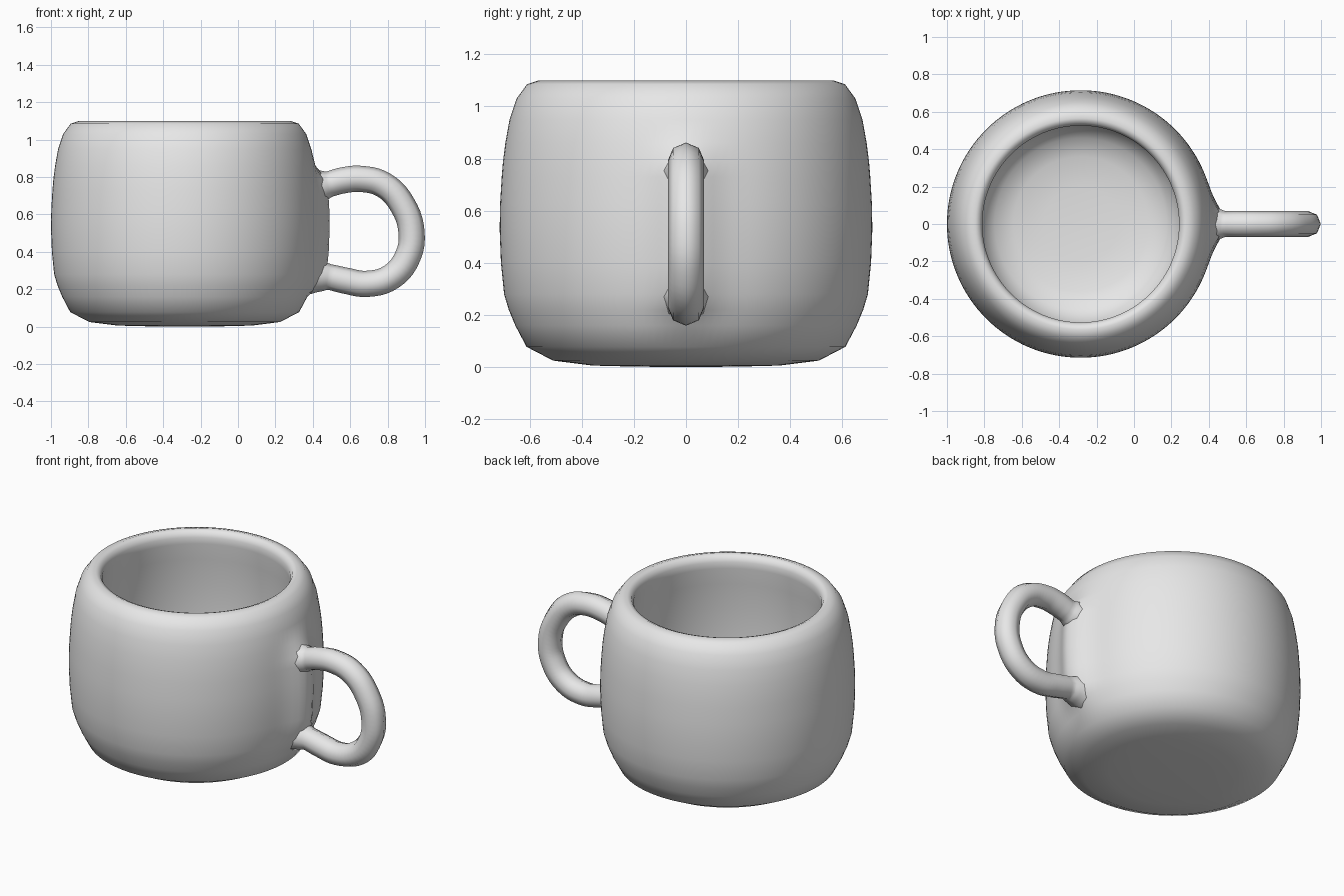
import bpy, bmesh, math
from mathutils import Vector

if "Cube" in bpy.data.objects:
    bpy.data.objects.remove(bpy.data.objects["Cube"], do_unlink=True)

CENTRE_X = -0.285

clay = bpy.data.materials.new("light_grey")
clay.use_nodes = True
clay.diffuse_color = (0.8, 0.8, 0.8, 1)
clay.node_tree.nodes["Principled BSDF"].inputs["Base Color"].default_value = (0.8, 0.8, 0.8, 1)


def ramp(a, b, v):
    t = max(0.0, min(1.0, (v - a) / (b - a)))
    return t * t * (3 - 2 * t)


# Cup: one profile (radius, height) from the underside, over the rim, to the inner floor
outer = [(0, 0), (0.2, 0.002), (0.36, 0.006), (0.51, 0.025), (0.612, 0.078), (0.655, 0.16),
         (0.68, 0.22), (0.698, 0.28), (0.71, 0.4), (0.715, 0.53), (0.713, 0.63), (0.707, 0.73),
         (0.702, 0.79), (0.693, 0.86), (0.677, 0.95), (0.65, 1.03), (0.61, 1.085), (0.565, 1.1)]
inner = [(0.54, 1.09), (0.526, 1.06), (0.527, 1.02), (0.54, 0.92), (0.555, 0.75), (0.56, 0.55),
         (0.55, 0.38), (0.52, 0.27), (0.46, 0.2), (0.36, 0.165), (0.2, 0.15), (0, 0.147)]

bm = bmesh.new()
verts = [bm.verts.new((r, 0, z)) for r, z in outer + inner]
edges = [bm.edges.new(pair) for pair in zip(verts, verts[1:])]
bmesh.ops.spin(bm, geom=verts + edges, cent=(0, 0, 0), axis=(0, 0, 1),
               angle=math.tau, steps=128, use_duplicate=False)
bmesh.ops.remove_doubles(bm, verts=bm.verts, dist=0.0005)
bmesh.ops.recalc_face_normals(bm, faces=bm.faces)

# Raised pad on the outer wall where the handle grows out
for v in bm.verts:
    if v.co.x > 0 and math.hypot(v.co.x, v.co.y) > 0.62:
        band = ramp(0.15, 0.28, v.co.z) * (1 - ramp(0.78, 0.88, v.co.z))
        v.co.x += 0.06 * band * math.exp(-(v.co.y / 0.11) ** 2)

mesh = bpy.data.meshes.new("cup_body")
bm.to_mesh(mesh)
bm.free()
cup = bpy.data.objects.new("cup_body", mesh)
cup.location.x = CENTRE_X
bpy.context.collection.objects.link(cup)
mesh.materials.append(clay)
mesh.shade_smooth()

# Handle: eight-sided tube along a smooth loop, flared at both ends (x, z, thickness)
path = [(0.38, 0.745, 1.7), (0.44, 0.752, 1.25), (0.49, 0.763, 0.98), (0.56, 0.782, 1),
        (0.66, 0.79, 1), (0.78, 0.757, 1), (0.88, 0.65, 1), (0.928, 0.5, 1), (0.905, 0.37, 1),
        (0.82, 0.267, 1), (0.69, 0.229, 1), (0.57, 0.247, 1), (0.49, 0.265, 0.98),
        (0.44, 0.27, 1.2), (0.38, 0.275, 1.5)]
curve = bpy.data.curves.new("handle", "CURVE")
curve.dimensions = "3D"
curve.bevel_depth = 0.07
curve.bevel_resolution = 2
curve.resolution_u = 5
spline = curve.splines.new("BEZIER")
spline.bezier_points.add(len(path) - 1)
for point, (x, z, thickness) in zip(spline.bezier_points, path):
    point.co = Vector((x, 0, z))
    point.radius = thickness
    point.handle_left_type = point.handle_right_type = "AUTO"
spline.use_smooth = True
handle = bpy.data.objects.new("handle", curve)
curve.materials.append(clay)
bpy.context.collection.objects.link(handle)
